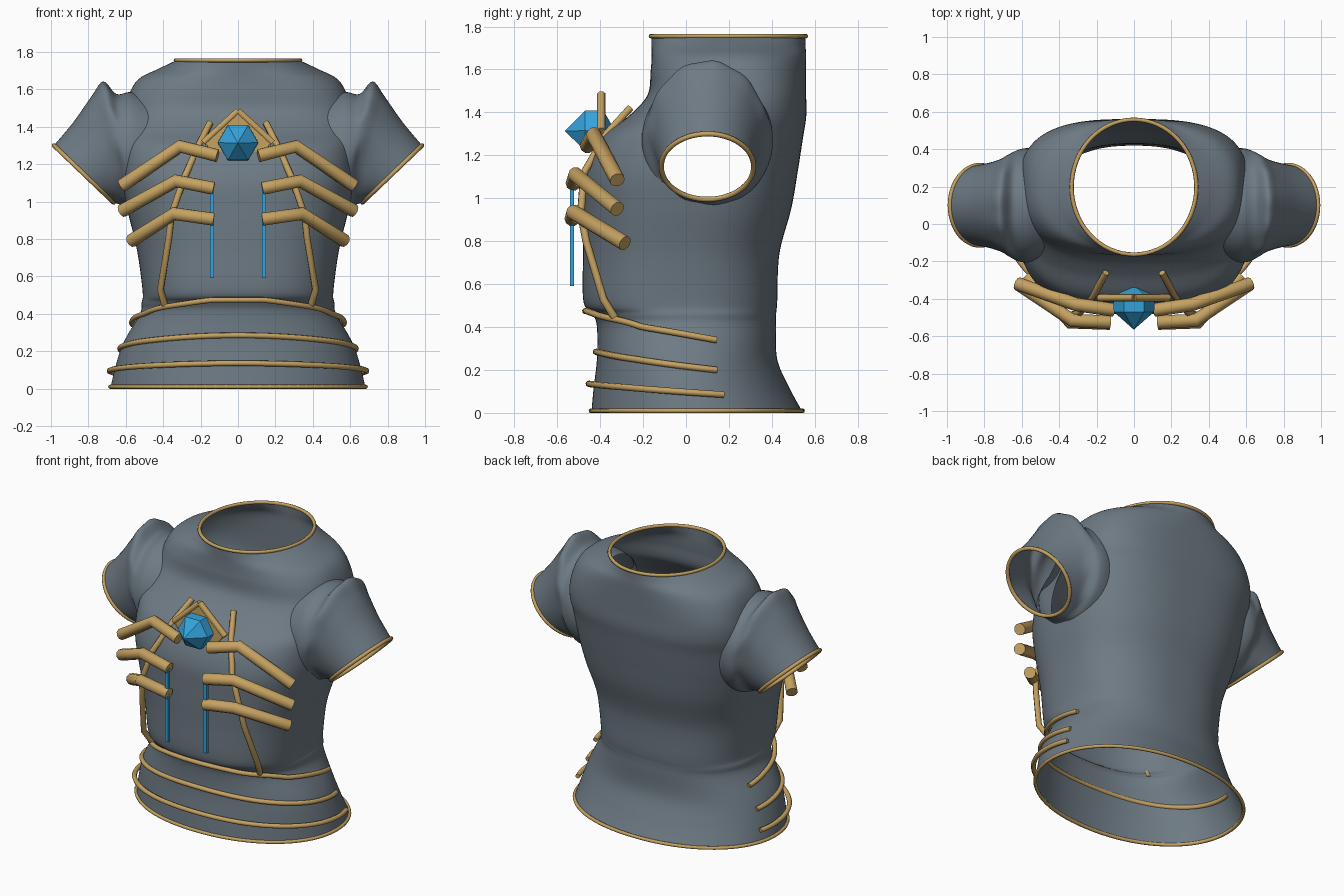
import bpy, bmesh, math
from mathutils import Vector

if "Cube" in bpy.data.objects:
    bpy.data.objects.remove(bpy.data.objects["Cube"])


def material(name, color):
    m = bpy.data.materials.new(name)
    m.use_nodes = True
    m.diffuse_color = (*color, 1)
    m.node_tree.nodes["Principled BSDF"].inputs["Base Color"].default_value = (*color, 1)
    return m


CLOTH = material("slate cloth", (0.155, 0.195, 0.23))
GOLD = material("gold trim", (0.56, 0.36, 0.12))
BLUE = material("blue crystal", (0.035, 0.37, 0.72))


def add_mesh(name, bm, mat, smooth):
    mesh = bpy.data.meshes.new(name)
    bm.normal_update()
    bm.to_mesh(mesh)
    bm.free()
    mesh.materials.append(mat)
    for p in mesh.polygons:
        p.use_smooth = smooth
    ob = bpy.data.objects.new(name, mesh)
    bpy.context.collection.objects.link(ob)
    return ob


def tube(name, points, radius, closed=False, sides=2):
    cu = bpy.data.curves.new(name, "CURVE")
    cu.dimensions = "3D"
    cu.bevel_depth = radius
    cu.bevel_resolution = sides
    cu.use_fill_caps = True
    sp = cu.splines.new("POLY")
    sp.points.add(len(points) - 1)
    for p, co in zip(sp.points, points):
        p.co = (*co, 1)
    sp.use_cyclic_u = closed
    sp.use_smooth = True
    cu.materials.append(GOLD)
    ob = bpy.data.objects.new(name, cu)
    bpy.context.collection.objects.link(ob)
    return ob


def plate(name, outline, front, back, mat):
    # Flat front outline in x and z, extruded along y
    bm = bmesh.new()
    rows = [[bm.verts.new((x, y, z)) for x, z in outline] for y in (front, back)]
    for row in rows:
        bm.faces.new(row)
    n = len(outline)
    for i in range(n):
        j = (i + 1) % n
        bm.faces.new((rows[0][i], rows[0][j], rows[1][j], rows[1][i]))
    bmesh.ops.recalc_face_normals(bm, faces=bm.faces)
    return add_mesh(name, bm, mat, False)


def loft(rings):
    bm = bmesh.new()
    rows = [[bm.verts.new(p) for p in ring] for ring in rings]
    n = len(rows[0])
    for lo, hi in zip(rows, rows[1:]):
        for i in range(n):
            j = (i + 1) % n
            bm.faces.new((lo[i], lo[j], hi[j], hi[i]))
    return bm


def spline(table, t):
    # Catmull-Rom through rows of numbers, t runs over row indices
    i = min(int(t), len(table) - 2)
    f = t - i
    a, b, c, d = (table[max(0, min(len(table) - 1, i + k))] for k in (-1, 0, 1, 2))
    return [0.5 * (2 * q + (r - p) * f + (2 * p - 5 * q + 4 * r - s) * f * f
                   + (3 * q - p - 3 * r + s) * f ** 3) for p, q, r, s in zip(a, b, c, d)]


# Torso sections: height, half width, front y, back y, squareness
BODY = [
    (0.01, .68, -.44, .54, 2.1),
    (0.12, .655, -.43, .48, 2.1),
    (0.25, .61, -.415, .425, 2.2),
    (0.40, .525, -.415, .42, 2.3),
    (0.46, .515, -.435, .42, 2.4),
    (0.52, .51, -.478, .425, 2.5),
    (0.74, .54, -.48, .435, 2.5),
    (0.95, .59, -.48, .49, 2.6),
    (1.12, .62, -.47, .52, 2.7),
    (1.28, .625, -.40, .545, 2.8),
    (1.38, .62, -.27, .56, 2.9),
    (1.48, .605, -.18, .56, 2.9),
    (1.59, .575, -.165, .56, 2.6),
    (1.66, .525, -.16, .56, 2.3),
    (1.71, .425, -.16, .557, 2.0),
    (1.755, .33, -.16, .555, 2.0),
]


def section_point(row, a, out=0.0):
    z, w, f, b, n = row
    c, s = math.cos(a), math.sin(a)
    x = math.copysign(abs(c) ** (2 / n), c) * (w + out)
    y = math.copysign(abs(s) ** (2 / n), s) * ((b - f) / 2 + out) + (f + b) / 2
    return Vector((x, y, z))


def row_at(z):
    for i in range(len(BODY) - 1):
        lo, hi = BODY[i][0], BODY[i + 1][0]
        if z <= hi:
            return spline(BODY, i + max(0, (z - lo) / (hi - lo)))
    return BODY[-1]


def circle(count):
    return [math.tau * i / count for i in range(count)]


# Torso shell with open neck, hem and armholes
STEPS = 8
rings = [[section_point(spline(BODY, k / STEPS), a) for a in circle(144)]
         for k in range((len(BODY) - 1) * STEPS + 1)]
bm = loft(rings)
holes = []
for face in bm.faces:
    c = face.calc_center_median()
    if abs(c.x) > .35 and ((c.y - .1) / .26) ** 2 + ((c.z - 1.225) / .24) ** 2 < 1:
        holes.append(face)
bmesh.ops.delete(bm, geom=holes, context="FACES")
add_mesh("torso", bm, CLOTH, True)

tube("hem_trim", [section_point(BODY[0], a, .003) for a in circle(80)], .011, closed=True)
tube("neck_trim", [section_point(BODY[-1], a, .003) for a in circle(64)], .011, closed=True)

# Puffed sleeves: top x, top z, bottom x, bottom z, half depth
SLEEVE = [
    (.46, 1.55, .50, .95, .29),
    (.57, 1.585, .54, .955, .305),
    (.65, 1.575, .575, .965, .30),
    (.72, 1.64, .60, .975, .275),
    (.785, 1.56, .615, .98, .25),
    (.88, 1.425, .635, .985, .23),
    (.984, 1.30, .665, .995, .215),
]


def sleeve_ring(row, side, t, count=64):
    tx, tz, bx, bz, depth = row
    ring = []
    for a in circle(count):
        # gathered folds fade out toward the cuff
        r = 1 + .012 * math.sin(11 * a) * math.exp(-((t - 3) ** 2))
        h = .5 + .5 * r * math.cos(a)
        ring.append(Vector((side * (bx + (tx - bx) * h), .1 + depth * r * math.sin(a),
                            bz + (tz - bz) * h)))
    return ring


for side, label in ((1, "left"), (-1, "right")):
    ts = [k / 5 for k in range((len(SLEEVE) - 1) * 5 + 1)]
    bm = loft([sleeve_ring(spline(SLEEVE, t), side, t) for t in ts])
    bmesh.ops.recalc_face_normals(bm, faces=bm.faces)
    add_mesh(label + "_sleeve", bm, CLOTH, True)
    tube(label + "_cuff_trim", sleeve_ring(SLEEVE[-1], side, 6), .012, closed=True)

# Curved waist cords, dropping toward the sides
for name, front_z, side_z, out in (("upper", .48, .33, .02), ("middle", .295, .2, .006),
                                   ("lower", .14, .09, .025)):
    path = []
    for i in range(61):
        a = -math.pi / 2 + (i / 30 - 1) * math.radians(106)
        z = front_z
        for _ in range(5):
            y = section_point(row_at(z), a).y
            z = front_z + (side_z - front_z) * max(0, (y + .44) / .6) ** .7
        path.append(section_point(row_at(z), a, out))
    tube(name + "_waist_cord", path, .015)

# Rib bars, side rods and crystal strips
RIBS = {
    "upper": [(.11, -.46, 1.245), (.31, -.43, 1.295), (.62, -.32, 1.085)],
    "middle": [(.13, -.525, 1.07), (.33, -.515, 1.11), (.62, -.32, .95)],
    "lower": [(.13, -.53, .905), (.34, -.525, .935), (.57, -.285, .79)],
}
ROD = [(.15, -.26, 1.42), (.21, -.37, 1.30), (.29, -.475, 1.12), (.355, -.49, .93),
       (.37, -.465, .8), (.415, -.385, .53), (.39, -.33, .44)]
for side, label in ((1, "left"), (-1, "right")):
    def flip(points):
        return [(side * x, *rest) for x, *rest in points]
    for name, pts in RIBS.items():
        tube(f"{label}_{name}_rib", flip(pts), .036, sides=3)
    tube(label + "_side_rod", flip(ROD), .018)
    plate(label + "_crystal_strip",
          flip([(.129, .59), (.151, .59), (.151, 1.07), (.129, 1.07)]), -.54, -.522, BLUE)
    # Chevron bar of the gem mount
    tube(label + "_mount_bar", flip([(0, -.395, 1.485), (.185, -.395, 1.315)]), .02, sides=1)

# Gem mount behind the crystal
plate("gem_mount", [(0, 1.49), (.18, 1.32), (.11, 1.225), (-.11, 1.225), (-.18, 1.32)],
      -.408, -.375, GOLD)

# Six-sided gem, pointed at the front and back
bm = loft([[Vector((r * math.cos(a), y, 1.315 + r * math.sin(a))) for a in circle(6)]
           for y, r in ((-.565, .002), (-.47, .108), (-.385, .11), (-.33, .002))])
bmesh.ops.remove_doubles(bm, verts=bm.verts, dist=.005)
bmesh.ops.recalc_face_normals(bm, faces=bm.faces)
add_mesh("gem", bm, BLUE, False)
